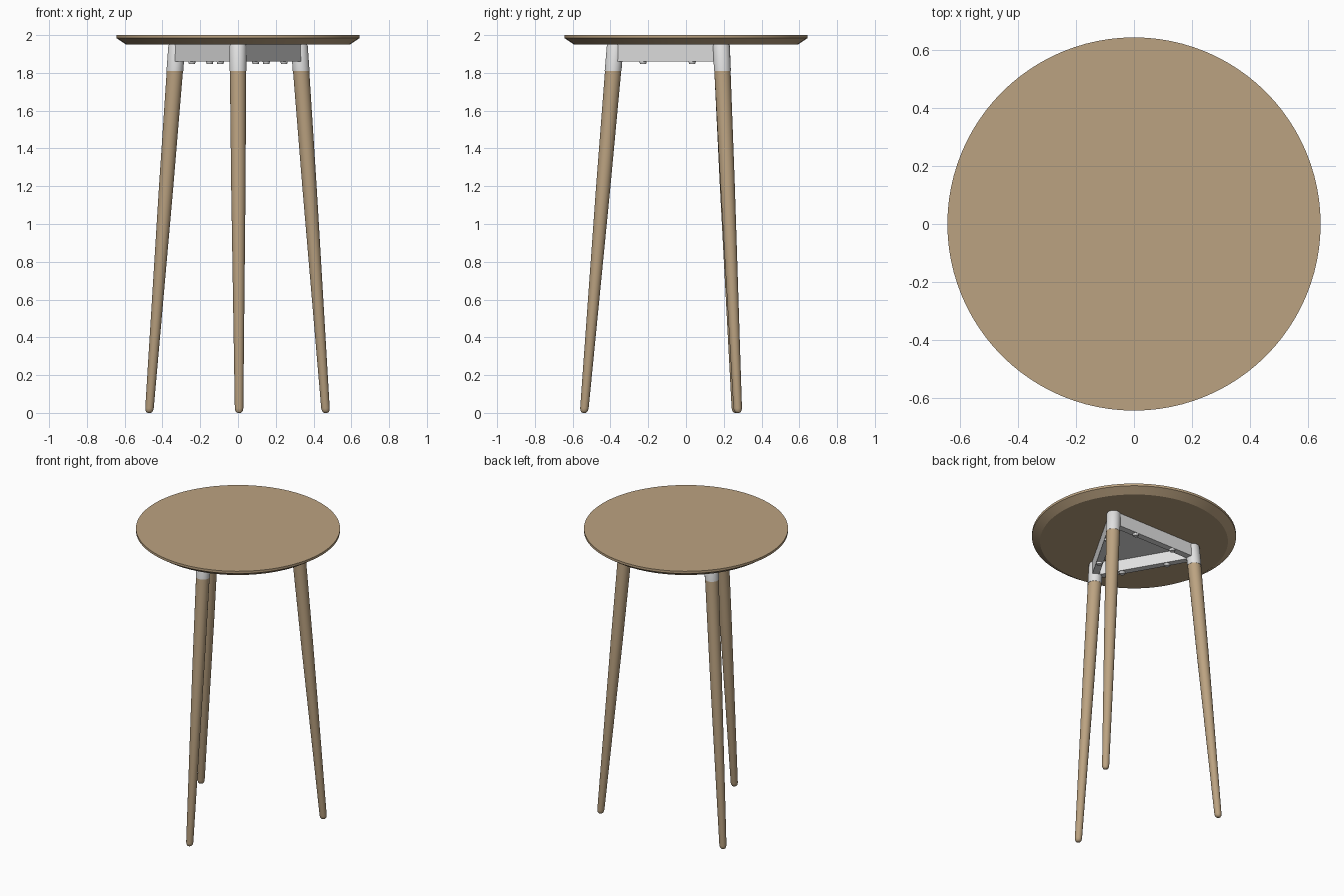
import bpy, bmesh, math
from mathutils import Vector, Matrix

if "Cube" in bpy.data.objects:
    bpy.data.objects.remove(bpy.data.objects["Cube"], do_unlink=True)


def material(name, colour):
    mat = bpy.data.materials.new(name)
    mat.use_nodes = True
    mat.diffuse_color = (*colour, 1)
    node = next(n for n in mat.node_tree.nodes if n.type == 'BSDF_PRINCIPLED')
    node.inputs["Base Color"].default_value = (*colour, 1)
    return mat


wood = material("light_wood", (0.50, 0.365, 0.22))
metal = material("pale_grey_metal", (0.75, 0.75, 0.75))


def finish(name, bm, mat, smooth=True):
    bmesh.ops.recalc_face_normals(bm, faces=bm.faces)
    mesh = bpy.data.meshes.new(name)
    bm.to_mesh(mesh)
    bm.free()
    mesh.materials.append(mat)
    obj = bpy.data.objects.new(name, mesh)
    bpy.context.collection.objects.link(obj)
    if smooth:
        bpy.ops.object.select_all(action='DESELECT')
        obj.select_set(True)
        bpy.context.view_layer.objects.active = obj
        bpy.ops.object.shade_smooth_by_angle(angle=math.radians(30))
    return obj


def loft(name, profile, mat, sides=32, centre=lambda z: Vector((0, 0, z))):
    """Stack of level rings given as (height, radius), following a centre line."""
    bm = bmesh.new()
    rings = []
    for z, r in profile:
        c = centre(z)
        rings.append([bm.verts.new(c + Vector((r * math.cos(a), r * math.sin(a), 0)))
                      for a in (math.tau * i / sides for i in range(sides))])
    for low, high in zip(rings, rings[1:]):
        for i in range(sides):
            j = (i + 1) % sides
            bm.faces.new((low[i], low[j], high[j], high[i]))
    bm.faces.new(rings[0])
    bm.faces.new(rings[-1])
    return finish(name, bm, mat)


def polar(radius, degrees, z):
    a = math.radians(degrees)
    return Vector((radius * math.cos(a), radius * math.sin(a), z))


# Round top with a chamfered underside
loft("table_top", [(1.95, 0.592), (1.984, 0.643), (2.0, 0.643)], wood, sides=96)

# Splayed tapered legs with rounded feet, and the metal sockets holding them
JOINT, TOP = 1.81, 1.95
LEGS = {"front": -90, "left": 30, "right": 150}
for side, angle in LEGS.items():
    foot = polar(0.54, angle + 0.6, 0)
    joint = polar(0.386, angle, JOINT)

    def axis(z):
        return foot.lerp(joint, z / JOINT)

    loft(side + "_leg", [(0, 0.008), (0.004, 0.015), (0.012, 0.02), (0.025, 0.0225),
                         (1.2, 0.038), (JOINT, 0.043)], wood, centre=axis)
    loft(side + "_leg_socket", [(JOINT, 0.0445), (1.943, 0.0445), (TOP, 0.041)],
         metal, centre=axis)

# Rails joining neighbouring sockets, each with two screw heads below
RAIL_LOW, RAIL_HIGH, RAIL_WIDTH = 1.86, 1.95, 0.044
for side, angle in {"front_left": -30, "back": 90, "front_right": 210}.items():
    turn = Matrix.Rotation(math.radians(angle), 4, 'Z')
    bm = bmesh.new()
    bmesh.ops.create_cube(bm, size=1, matrix=turn
                          @ Matrix.Translation((0.193, 0, (RAIL_LOW + RAIL_HIGH) / 2))
                          @ Matrix.Diagonal((RAIL_WIDTH, 0.64, RAIL_HIGH - RAIL_LOW, 1)))
    finish(side + "_rail", bm, metal, smooth=False)
    for n, along in enumerate((-0.15, 0.15), 1):
        bm = bmesh.new()
        bmesh.ops.create_cone(bm, cap_ends=True, segments=16, radius1=0.016, radius2=0.02,
                              depth=0.014, matrix=turn
                              @ Matrix.Translation((0.195, along, RAIL_LOW - 0.006)))
        finish(f"{side}_screw_{n}", bm, metal)

# Triangular mounting plate with clipped corners under the top
bm = bmesh.new()
corners = [bm.verts.new(polar(0.29, a + d, z)) for z in (1.938,)
           for a in LEGS.values() for d in (-12, 12)]
corners.sort(key=lambda v: math.atan2(v.co.y, v.co.x))
plate = bm.faces.new(corners)
extruded = bmesh.ops.extrude_face_region(bm, geom=[plate])
bmesh.ops.translate(bm, vec=(0, 0, 0.012),
                    verts=[g for g in extruded["geom"] if isinstance(g, bmesh.types.BMVert)])
finish("mounting_plate", bm, metal, smooth=False)
